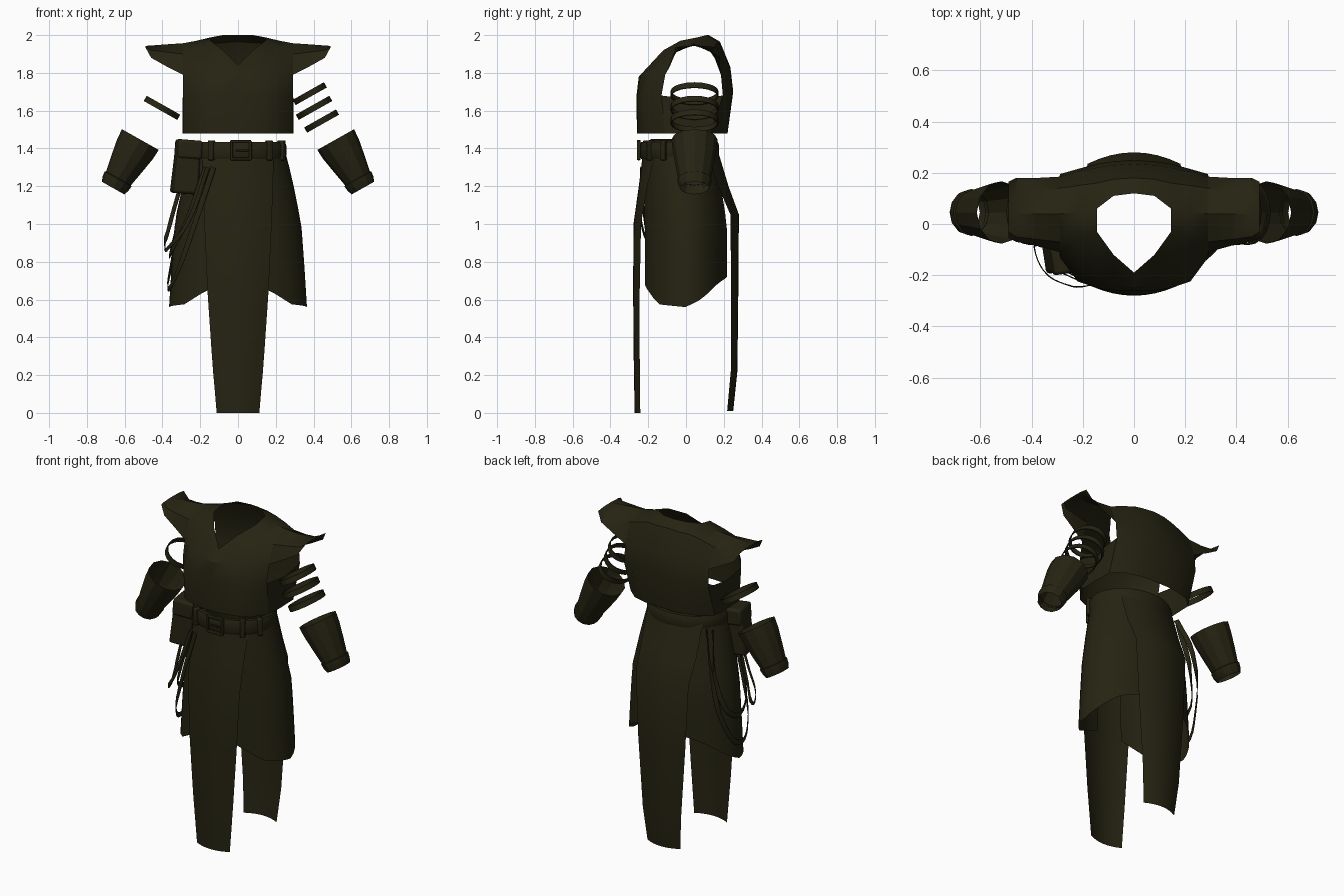
import bpy, math
from mathutils import Vector, Matrix

if "Cube" in bpy.data.objects:
    bpy.data.objects.remove(bpy.data.objects["Cube"])

cloth = bpy.data.materials.new("dark olive cloth")
cloth.diffuse_color = (0.019, 0.017, 0.006, 1)
cloth.use_nodes = True
cloth.node_tree.nodes["Principled BSDF"].inputs["Base Color"].default_value = cloth.diffuse_color


def finish(ob, angle=35):
    ob.data.materials.append(cloth)
    bpy.ops.object.select_all(action='DESELECT')
    ob.select_set(True)
    bpy.context.view_layer.objects.active = ob
    if ob.type == 'MESH':
        bpy.ops.object.shade_smooth_by_angle(angle=math.radians(angle))
    return ob


def mesh(name, verts, faces, angle=35):
    me = bpy.data.meshes.new(name)
    me.from_pydata([tuple(v) for v in verts], [], faces)
    me.validate()
    ob = bpy.data.objects.new(name, me)
    bpy.context.collection.objects.link(ob)
    return finish(ob, angle)


def grid(name, rows, closed=False, skip=lambda i, j: False, angle=35):
    n = len(rows[0])
    faces = []
    for i in range(len(rows) - 1):
        for j in range(n if closed else n - 1):
            if not skip(i, j):
                k = (j + 1) % n
                faces.append((i * n + j, i * n + k, (i + 1) * n + k, (i + 1) * n + j))
    return mesh(name, [v for r in rows for v in r], faces, angle)


def box(name, loc, size, bevel=0.008, tilt=0, spin=0, taper=1):
    bpy.ops.mesh.primitive_cube_add(size=1)
    ob = bpy.context.object
    ob.name = name
    for v in ob.data.vertices:
        if v.co.z > 0:
            v.co.x *= taper
    ob.data.transform(Matrix.Translation(loc) @ Matrix.Rotation(spin, 4, 'Z')
                      @ Matrix.Rotation(tilt, 4, 'Y') @ Matrix.Diagonal((*size, 1)))
    if bevel:
        m = ob.modifiers.new("bevel", 'BEVEL')
        m.width, m.segments = bevel, 2
    return finish(ob)


def lerp(table, z):
    for a, b in zip(table, table[1:]):
        if a[0] >= z >= b[0]:
            t = (a[0] - z) / (a[0] - b[0])
            return [p + (q - p) * t for p, q in zip(a[1:], b[1:])]
    return list(table[-1][1:] if z < table[-1][0] else table[0][1:])


# Tunic: over-the-shoulder profiles (y, z) at growing distance from the middle
columns = [
    (0.0, [(-.26, 1.48), (-.262, 1.68), (-.25, 1.78), (-.19, 1.84), (.12, 2.0), (.18, 1.965), (.235, 1.83), (.25, 1.70), (.22, 1.48)]),
    (0.08, [(-.255, 1.48), (-.26, 1.68), (-.24, 1.79), (-.12, 1.92), (.11, 2.0), (.175, 1.96), (.23, 1.83), (.245, 1.70), (.22, 1.48)]),
    (0.145, [(-.24, 1.48), (-.25, 1.68), (-.215, 1.80), (-.03, 1.97), (.06, 1.988), (.16, 1.955), (.22, 1.82), (.235, 1.70), (.21, 1.48)]),
    (0.22, [(-.21, 1.48), (-.225, 1.68), (-.18, 1.80), (-.06, 1.93), (.045, 1.97), (.15, 1.935), (.205, 1.81), (.215, 1.68), (.19, 1.48)]),
    (0.29, [(-.11, 1.48), (-.13, 1.68), (-.11, 1.79), (-.07, 1.90), (.04, 1.957), (.14, 1.91), (.185, 1.79), (.195, 1.68), (.13, 1.48)]),
]
sleeve = [
    (0.38, [(-.085, 1.835), (-.06, 1.91), (.04, 1.951), (.13, 1.91), (.18, 1.835)]),
    (0.46, [(-.07, 1.88), (-.05, 1.92), (.04, 1.945), (.12, 1.92), (.18, 1.88)]),
    (0.49, [(-.055, 1.935), (-.03, 1.94), (.04, 1.943), (.11, 1.942), (.165, 1.935)]),
]
full = [(-x, p) for x, p in reversed(columns[1:])] + columns
grid("tunic_body", [[(x, y, z) for y, z in p] for x, p in full],
     skip=lambda i, j: j == 3 and 2 <= i <= 5)
for s, side in ((1, "left"), (-1, "right")):
    rows = [[(s * .29, y, z) for y, z in columns[-1][1][2:7]]]
    rows += [[(s * x, y, z) for y, z in p] for x, p in sleeve]
    grid("cap_sleeve_" + side, rows)
    p = columns[-1][1]
    grid("tunic_side_" + side, [[(s * .29, *p[0]), (s * .295, 0, 1.48), (s * .29, *p[8])],
                                [(s * .29, *p[1]), (s * .295, .03, 1.66), (s * .29, *p[7])]])

# Skirt sides: arcs hanging from the waist with a pointed hem
shape = [(1.40, .245, .195, -.03), (1.25, .285, .205, -.02), (1.0, .335, .225, 0),
         (.8, .35, .225, 0), (.56, .365, .225, 0)]
hem = [(74, .72), (50, .69), (20, .60), (0, .56), (-40, .575), (-60, .64), (-76, .68)]
for s, side in ((1, "left"), (-1, "right")):
    rows = []
    for i in range(9):
        row = []
        for j in range(17):
            a = 74 - 150 * j / 16
            z = 1.40 + (lerp(hem, a)[0] - 1.40) * i / 8
            rx, ry, cy = lerp(shape, z)
            t = math.radians(a)
            row.append((s * rx * math.cos(t), cy + ry * math.sin(t), z))
        rows.append(row)
    grid("skirt_side_" + side, rows)

# Long hanging panels: height, y at the middle, half width, curve depth
front = [(1.40, -.225, .19, .07), (1.2, -.25, .185, .045), (1.0, -.278, .178, .04),
         (.65, -.28, .162, .035), (.3, -.277, .138, .032), (0, -.272, .113, .03)]
back = [(1.40, .165, .19, .06), (1.2, .225, .19, .055), (1.05, .28, .182, .045),
        (.65, .277, .162, .038), (.22, .272, .132, .035), (.01, .25, .113, .032)]
for name, table in (("front_panel", front), ("back_panel", back)):
    rows = []
    for z, y, w, d in table:
        sign = 1 if y < 0 else -1
        rows.append([(w * k / 4, y + sign * d * (k / 4) ** 2, z) for k in range(-4, 5)])
    grid(name, rows)


# Rolled rings swept around an ellipse
def ring(name, centre, rx, ry, profile, axis=(0, 0, 1), n=32, angle=35, closed=True):
    rot = Vector((0, 0, 1)).rotation_difference(Vector(axis)).to_matrix()
    rows = []
    for dr, h in profile + (profile[:1] if closed else []):
        rows.append([Vector(centre) + rot @ Vector(((rx + dr) * math.cos(t), (ry + dr) * math.sin(t), h))
                     for t in (2 * math.pi * k / n for k in range(n))])
    return grid(name, rows, True, angle=angle)


# Belt with buckle, keepers and a softer waist sash under it
ring("belt", (0, -.035, 1.39), .24, .195,
     [(-.015, -.045), (.008, -.045), (.016, -.025), (.016, .025), (.008, .045), (-.015, .045)])
ring("waist_sash", (0, -.035, 1.36), .235, .185, [(0, -.04), (.01, -.02), (0, .04)], closed=False)
for x, z, w, h in ((.015, 1.438, .11, .015), (.015, 1.345, .11, .015), (-.035, 1.39, .015, .10), (.066, 1.39, .015, .10)):
    box("buckle_bar", (x, -.25, z), (w, .018, h), .004)
box("buckle_pin", (.03, -.255, 1.39), (.08, .01, .01), .003)
for x, y, spin in ((.165, -.19, .55), (.23, -.115, 1.0), (-.14, -.205, -.45)):
    box("belt_keeper", (x, y, 1.39), (.03, .04, .105), .006, spin=spin)

# Hip pouch
box("pouch", (-.275, -.12, 1.285), (.14, .13, .25), .015, tilt=.08, spin=.15, taper=.85)
box("pouch_flap", (-.262, -.12, 1.395), (.13, .145, .10), .014, tilt=.08, spin=.15)

# Arm wraps and bracers
arm = Vector((.49, 0, -.87))
bands = [(.38, 1.69, .093), (.4025, 1.615, .10), (.4425, 1.545, .095)]
for s, side in ((1, "left"), (-1, "right")):
    d = Vector((s * arm.x, 0, arm.z))
    for x, z, r in (bands if s == 1 else bands[1:2]):
        ring("arm_wrap_" + side, (s * x, .045, z), r, .125,
             [(-.004, -.016), (.002, -.016), (.002, .016), (-.004, .016)], d, 20)
    for name, table in (("bracer_", [(0, .112, .122), (.06, .108, .116), (.15, .092, .102), (.255, .072, .083)]),
                        ("bracer_cuff_", [(.235, .074, .085), (.24, .082, .092), (.27, .078, .088), (.295, .068, .078)])):
        rows = []
        rot = Matrix.Rotation(s * math.atan2(.14, -.255), 3, 'Y')
        u = Vector((s * .87, 0, .49))
        for t, a, b in table:
            c = Vector((s * .517, .045, 1.447)) + d * t
            rows.append([c + u * a * math.cos(k * math.pi / 6) + Vector((0, b * math.sin(k * math.pi / 6), 0))
                         for k in range(12)])
        grid(name + side, rows, True, angle=25)


# Loose straps draped from the belt over the hip
def strap(name, pts, width=.013):
    cu = bpy.data.curves.new(name, 'CURVE')
    cu.dimensions = '3D'
    sp = cu.splines.new('BEZIER')
    sp.bezier_points.add(len(pts) - 1)
    for bp, p in zip(sp.bezier_points, pts):
        bp.co = p
        bp.handle_left_type = bp.handle_right_type = 'AUTO'
    cu.resolution_u = 4
    cu.twist_mode = 'Z_UP'
    cu.extrude = width
    cu.bevel_depth = .002
    cu.bevel_resolution = 0
    ob = bpy.data.objects.new(name, cu)
    bpy.context.collection.objects.link(ob)
    finish(ob)


strap("strap_front_loop", [(-.31, -.10, 1.18), (-.36, -.09, 1.0), (-.388, -.10, .87), (-.355, -.18, .89),
                           (-.27, -.235, 1.0), (-.16, -.24, 1.3)], .009)
strap("strap_low_loop", [(-.13, -.235, 1.3), (-.24, -.21, .97), (-.34, -.12, .70), (-.372, 0, .66),
                         (-.35, .12, .80), (-.29, .17, 1.15), (-.22, .11, 1.37)])
strap("strap_mid_loop", [(-.17, -.215, 1.3), (-.27, -.18, 1.02), (-.35, -.08, .86), (-.36, .04, .84),
                         (-.31, .13, 1.02), (-.25, .09, 1.36)])
